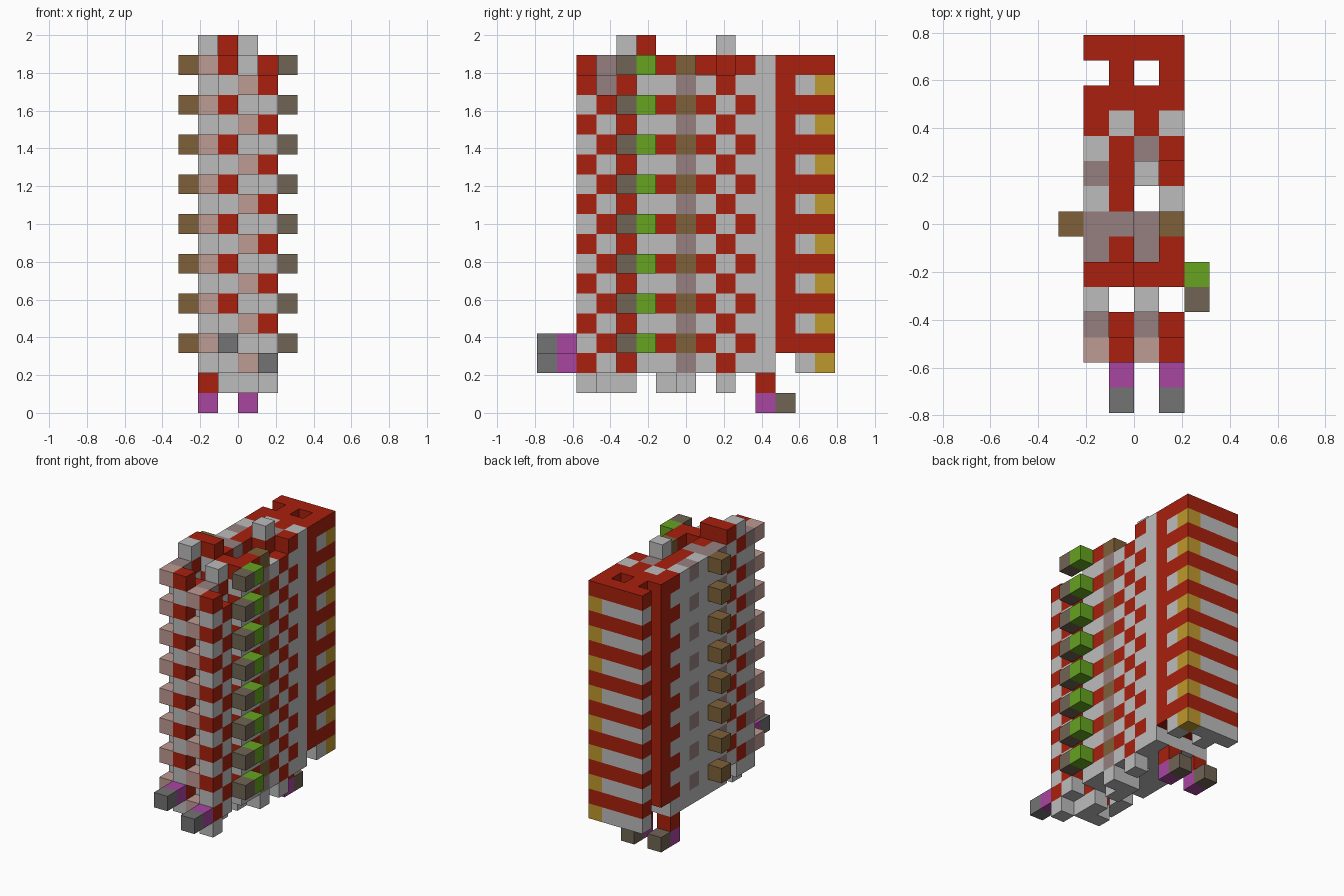
import bpy, bmesh
from mathutils import Vector

if "Cube" in bpy.data.objects:
    bpy.data.objects.remove(bpy.data.objects["Cube"])

U = 2 / 19                      # edge of one block
COLOURS = {                     # part -> screen colour
    "red_wire": "A8200E", "grey_block": "BCBCBC", "pink_torch": "BE9B93",
    "mauve_repeater": "968080", "brown_block": "7D6038", "umber_block": "706454",
    "green_block": "66A321", "magenta_block": "A846A0", "dark_grey_block": "737373",
    "gold_block": "BE982D"}
RED, GREY, PINK, MAUVE, BROWN, UMBER, GREEN, MAGENTA, DARK, GOLD = COLOURS
blocks = {}


def stack(part, cols, row, low, high, step=2):
    """Repeat one block upwards in the given columns."""
    for col in cols:
        for layer in range(low, high + 1, step):
            blocks[col, row, layer] = part


def carried(part, cols, row, low, high):
    """Repeat a block that rests on a grey support."""
    stack(GREY, cols, row, low - 1, high - 1)
    stack(part, cols, row, low, high)


# Two neighbouring lanes share a layout; the second sits one layer lower
for left, drop in ((1, 0), (3, 1)):
    right, low, high = left + 1, 3 - drop, 17 - drop
    stack(PINK, [left], 2, low, high)
    carried(RED, [right], 2, low, high)
    carried(MAUVE, [left], 3, low, high)
    carried(RED, [right], 3, 2 + drop, 16 - drop)
    stack(GREY, [left], 4, low - 1, high + 1)
    stack(RED, [left], 4, low, high)
    carried(RED, [left, right], 5, low + 1, high + 1)
    carried(MAUVE, [left], 6, low, high)
    carried(RED, [right], 6, 3, 17)
    carried(MAUVE, [left, right], 7, low, high)
    # Front plugs
    stack(MAGENTA, [right], 1, low, low)
    stack(DARK, [right], 0, low, low)
    # Rear feet
    stack(MAGENTA, [left], 11, 0, 0)
    stack(UMBER, [left], 12, 0, 0)

# Side plugs
stack(BROWN, [0, 4], 7, 3, 17)
stack(UMBER, [5], 4, 3, 17)
stack(GREEN, [5], 5, 3, 17)

# Middle section
stack(GREY, [1], 8, 2, 17, 1)
carried(RED, [2], 8, 3, 17)
carried(RED, [4], 8, 3, 15)
stack(GREY, [4], 8, 16, 16)
carried(MAUVE, [1], 9, 3, 17)
carried(RED, [2, 3], 9, 3, 17)
stack(GREY, [3], 9, 18, 18)
carried(RED, [4], 9, 2, 16)
stack(GREY, [1], 10, 2, 17, 1)
carried(RED, [2, 4], 10, 3, 17)
carried(MAUVE, [3], 10, 3, 17)

# Rear section: solid posts, torch posts and striped back wall
stack(GREY, [2, 4], 11, 2, 17, 1)
stack(GREY, [1, 3], 11, 2, 16)
stack(RED, [1, 3], 11, 1, 17)
stack(RED, range(1, 5), 12, 3, 17, 1)
carried(RED, [2, 4], 13, 3, 17)
carried(RED, range(1, 5), 14, 3, 17)
stack(GOLD, [4], 14, 2, 16)


def linear(code):
    values = [int(code[i:i + 2], 16) / 255 for i in (0, 2, 4)]
    return [((v + 0.055) / 1.055) ** 2.4 if v > 0.04 else v / 12.92
            for v in values] + [1]


def material(name, code):
    mat = bpy.data.materials.new(name)
    mat.use_nodes = True
    mat.diffuse_color = linear(code)
    mat.node_tree.nodes["Principled BSDF"].inputs["Base Color"].default_value = linear(code)
    return mat


def exposed_faces(bm, cell):
    """Add the sides of a block that touch no other block."""
    centre = Vector(((cell[0] - 2.5) * U, (cell[1] - 7) * U, (cell[2] + 0.5) * U))
    for axis in range(3):
        for sign in (-1, 1):
            step = [0, 0, 0]
            step[axis] = sign
            if tuple(a + b for a, b in zip(cell, step)) in blocks:
                continue
            n = Vector(step)
            a = Vector([step[(k - 1) % 3] for k in range(3)])
            b = n.cross(a)
            corners = (n - a - b, n + a - b, n + a + b, n - a + b)
            bm.faces.new([bm.verts.new(centre + c * U / 2) for c in corners])


# One object for each kind of block
for part, code in COLOURS.items():
    bm = bmesh.new()
    for cell, kind in blocks.items():
        if kind == part:
            exposed_faces(bm, cell)
    bmesh.ops.remove_doubles(bm, verts=bm.verts, dist=U / 1000)
    mesh = bpy.data.meshes.new(part)
    bm.to_mesh(mesh)
    bm.free()
    mesh.materials.append(material(part.split("_")[0] if part != DARK else "dark grey", code))
    bpy.context.collection.objects.link(bpy.data.objects.new(part, mesh))
